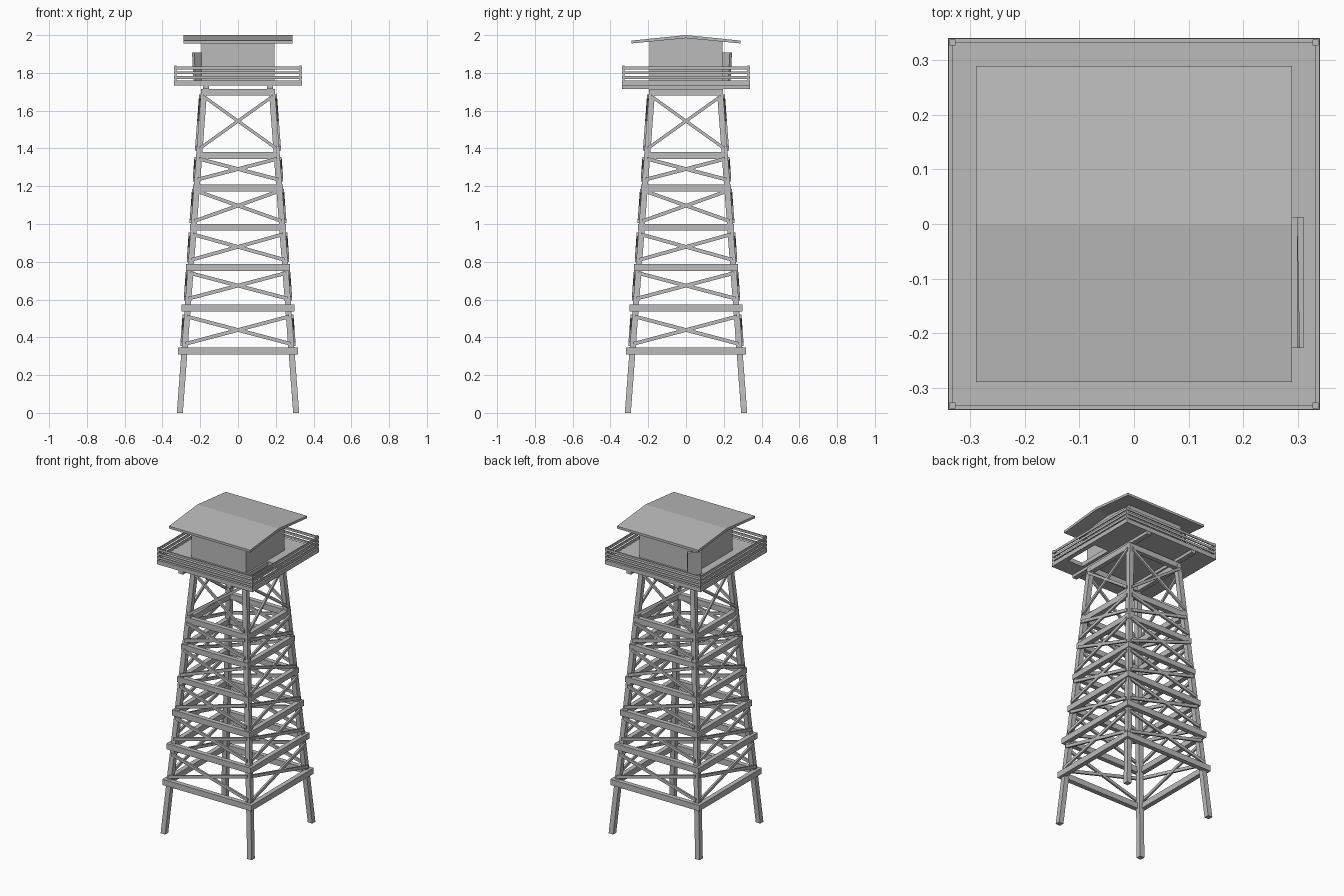
import bpy, bmesh, math
from mathutils import Vector, Matrix

if "Cube" in bpy.data.objects:
    bpy.data.objects.remove(bpy.data.objects["Cube"])

grey = bpy.data.materials.new("weathered_grey")
grey.diffuse_color = (0.5, 0.5, 0.5, 1)
grey.use_nodes = True
grey.node_tree.nodes["Principled BSDF"].inputs["Base Color"].default_value = grey.diffuse_color


def finish(bm, name):
    bmesh.ops.recalc_face_normals(bm, faces=bm.faces)
    me = bpy.data.meshes.new(name)
    bm.to_mesh(me)
    bm.free()
    me.materials.append(grey)
    ob = bpy.data.objects.new(name, me)
    bpy.context.collection.objects.link(ob)
    return ob


def add_box(bm, lo, hi, mat=Matrix()):
    lo, hi = Vector(lo), Vector(hi)
    m = mat @ Matrix.Translation((lo + hi) / 2) @ Matrix.Diagonal((*(hi - lo), 1))
    bmesh.ops.create_cube(bm, size=1, matrix=m)


def add_prism(bm, bottom, top):
    """Solid between two polygons with equal point counts."""
    a = [bm.verts.new(p) for p in bottom]
    b = [bm.verts.new(p) for p in top]
    bm.faces.new(a)
    bm.faces.new(b)
    for i in range(len(a)):
        j = (i + 1) % len(a)
        bm.faces.new((a[i], a[j], b[j], b[i]))


def turn(i):
    return Matrix.Rotation(i * math.pi / 2, 4, 'Z')


def leg_at(z):
    """Distance of the leg axis from the centre at a height."""
    return 0.308 - 0.0752 * z


# Four leaning legs
bm = bmesh.new()
h = 0.016
for sx in (-1, 1):
    for sy in (-1, 1):
        rings = []
        for z in (0, 1.70):
            c = leg_at(z)
            rings.append([(sx * c + dx, sy * c + dy, z)
                          for dx, dy in ((-h, -h), (h, -h), (h, h), (-h, h))])
        add_prism(bm, *rings)
finish(bm, "legs")

# Square frames of horizontal beams
bm = bmesh.new()
for z0, z1, out in ((0.31, 0.347, 0.317), (0.538, 0.575, 0.299), (0.752, 0.789, 0.276),
                    (0.966, 1.0, 0.255), (1.173, 1.208, 0.238), (1.343, 1.38, 0.221),
                    (1.68, 1.716, 0.195)):
    for i in range(4):
        add_box(bm, (-out, -out, z0), (out, -out + 0.03, z1), turn(i))
finish(bm, "cross_beams")

# Crossed braces on the outside of the legs
bm = bmesh.new()
for z0, z1 in ((0.365, 0.51), (0.605, 0.74), (0.81, 0.945), (1.015, 1.175),
               (1.235, 1.345), (1.40, 1.675)):
    for i in range(4):
        for s in (-1, 1):
            ends = []
            for x, z in ((-s, z0), (s, z1)):
                c = leg_at(z)
                y = -c - 0.016
                ends.append([turn(i) @ Vector((x * c, y + dy, z + dz))
                             for dy, dz in ((-0.008, -0.01), (0.004, -0.01),
                                            (0.004, 0.01), (-0.008, 0.01))])
            add_prism(bm, *ends)
finish(bm, "braces")

# Joists under the deck
bm = bmesh.new()
for s in (-1, 1):
    add_box(bm, (s * 0.17 - 0.016, -0.338, 1.714), (s * 0.17 + 0.016, 0.338, 1.736))
finish(bm, "joists")

# Deck with an access hatch on the right side
bm = bmesh.new()
xs, ys = (-0.34, 0.205, 0.31, 0.34), (-0.34, -0.226, 0.012, 0.34)
grid = [[bm.verts.new((x, y, 1.733)) for y in ys] for x in xs]
for i in range(3):
    for j in range(3):
        if (i, j) != (1, 1):
            bm.faces.new((grid[i][j], grid[i + 1][j], grid[i + 1][j + 1], grid[i][j + 1]))
deck = finish(bm, "deck")
mod = deck.modifiers.new("thickness", 'SOLIDIFY')
mod.thickness = 0.027
mod.offset = 1 if deck.data.polygons[0].normal.z > 0 else -1

# Railing: corner posts and slats
bm = bmesh.new()
for i in range(4):
    add_box(bm, (-0.337, -0.337, 1.755), (-0.326, -0.326, 1.84), turn(i))
    for z in (1.768, 1.793, 1.819):
        add_box(bm, (-0.338, -0.339, z), (0.338, -0.332, z + 0.015), turn(i))
finish(bm, "railing")

# Cabin with gable ends
bm = bmesh.new()
w = 0.194
profile = ((-w, 1.74), (w, 1.74), (w, 1.966), (0, 1.985), (-w, 1.966))
add_prism(bm, [(-w, y, z) for y, z in profile], [(w, y, z) for y, z in profile])
finish(bm, "cabin")

# Shallow gable roof
bm = bmesh.new()
r = 0.289
profile = ((-r, 1.956), (0, 1.984), (r, 1.956), (r, 1.971), (0, 2.0), (-r, 1.971))
add_prism(bm, [(-r, y, z) for y, z in profile], [(r, y, z) for y, z in profile])
finish(bm, "roof")

# Leaning door leaf at the back left corner
bm = bmesh.new()
lean = Matrix.Translation((-0.2, 0.2, 1.76)) @ Matrix.Rotation(math.pi / 4, 4, 'Z') \
    @ Matrix.Rotation(math.radians(-4), 4, 'X')
add_box(bm, (-0.043, -0.008, 0), (0.043, 0.008, 0.148), lean)
finish(bm, "door_leaf")
